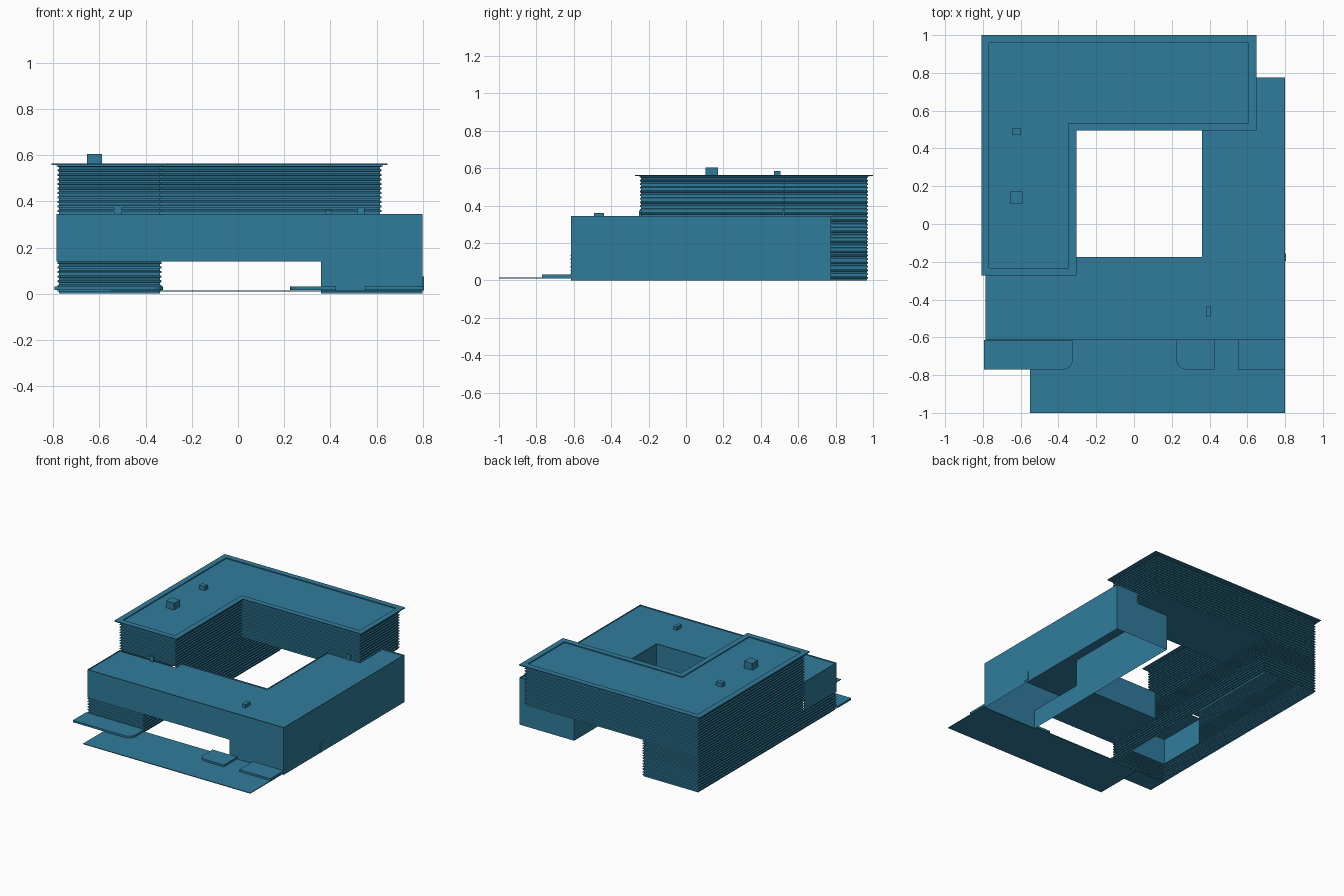
import bpy, bmesh
from mathutils import Vector

if "Cube" in bpy.data.objects:
    bpy.data.objects.remove(bpy.data.objects["Cube"])


def finish(name, bm):
    bmesh.ops.remove_doubles(bm, verts=bm.verts, dist=1e-5)
    me = bpy.data.meshes.new(name)
    bm.to_mesh(me)
    bm.free()
    ob = bpy.data.objects.new(name, me)
    ob.data.materials.append(mat)
    bpy.context.collection.objects.link(ob)
    return ob


mat = bpy.data.materials.new("facade_blue")
mat.diffuse_color = (0.03, 0.2, 0.33, 1)
mat.use_nodes = True
mat.node_tree.nodes["Principled BSDF"].inputs["Base Color"].default_value = mat.diffuse_color


def offset(pts, d):
    """Offset a counter-clockwise right-angled outline outwards."""
    out, n = [], len(pts)
    for i in range(n):
        p, q, r = (Vector(pts[(i + k) % n]) for k in (-1, 0, 1))
        a, b = (q - p).normalized(), (r - q).normalized()
        out.append(q + d * (Vector((a.y, -a.x)) + Vector((b.y, -b.x))))
    return out


def louvers(name, pts, z0, z1, skip=(), pitch=0.0187, depth=0.007):
    """Zigzag louvred wall round an outline; skip lists edges left open."""
    bm = bmesh.new()
    n = max(1, round((z1 - z0) / pitch))
    h = (z1 - z0) / n
    prof = []
    for i in range(n):
        z = z0 + i * h
        prof += [(z, 0), (z + h * 0.45, 0), (z + h * 0.5, depth), (z + h * 0.85, depth)]
    prof.append((z1, 0))
    rings = [[bm.verts.new((*p, z)) for p in offset(pts, d)] for z, d in prof]
    m = len(pts)
    for a, b in zip(rings, rings[1:]):
        for i in range(m):
            if i not in skip:
                j = (i + 1) % m
                bm.faces.new((a[i], a[j], b[j], b[i]))
    return finish(name, bm)


def walls(name, runs):
    """Upright sheets: each run is a path with bottom and top heights."""
    bm = bmesh.new()
    for path, z0, z1 in runs:
        for a, b in zip(path, path[1:]):
            bm.faces.new([bm.verts.new(v) for v in
                          ((*a, z0), (*b, z0), (*b, z1), (*a, z1))])
    return finish(name, bm)


def slab(name, pts, z0, z1=None):
    """Flat sheet, or an extruded plate when a top height is given."""
    bm = bmesh.new()
    f = bm.faces.new([bm.verts.new((*p, z0)) for p in pts])
    if z1 is not None:
        top = bmesh.ops.extrude_face_region(bm, geom=[f], use_keep_orig=True)["geom"]
        bmesh.ops.translate(bm, vec=(0, 0, z1 - z0),
                            verts=[v for v in top if isinstance(v, bmesh.types.BMVert)])
        bmesh.ops.recalc_face_normals(bm, faces=bm.faces)
    return finish(name, bm)


def rect(x0, x1, y0, y1):
    return [(x0, y0), (x1, y0), (x1, y1), (x0, y1)]


def box(name, x0, x1, y0, y1, z0, z1):
    return slab(name, rect(x0, x1, y0, y1), z0, z1)


# louvred upper storeys and left wing
ell = [(-.775, -.24), (-.338, -.24), (-.338, .527), (.615, .527), (.615, .967), (-.775, .967)]
louvers("upper_louvers", ell, .345, .56)
louvers("middle_louvers", ell, .265, .345, skip=(0,))
louvers("left_wing_louvers", rect(-.775, -.338, -.24, .967), .14, .265, skip=(0,))
louvers("left_base_louvers", rect(-.775, -.338, -.61, .967), 0, .14)
slab("back_bridge_underside", rect(-.338, .615, .527, .967)[::-1], .265)

# upper roof with raised rim
slab("upper_roof", offset(ell, .012), .552, .556)
outer, inner = offset(ell, .033), offset(ell, -.008)
bm = bmesh.new()
loops = [[bm.verts.new((*p, z)) for p in ring]
         for ring, z in ((inner, .558), (outer, .558), (outer, .565), (inner, .565))]
for k in range(4):
    a, b = loops[k], loops[(k + 1) % 4]
    for i in range(6):
        j = (i + 1) % 6
        bm.faces.new((a[i], a[j], b[j], b[i]))
bmesh.ops.recalc_face_normals(bm, faces=bm.faces)
finish("roof_rim", bm)

# plain lower block: front bridge and right wing, open underneath
H = .345
walls("lower_block_walls", [
    ([(-.785, -.24), (-.785, -.615), (.36, -.615)], .14, H),
    ([(.36, -.615), (.8, -.615), (.8, .775)], 0, H),
    ([(.8, .775), (.615, .775)], 0, H),
    ([(.615, .775), (.36, .775), (.36, .527)], 0, .265),
    ([(.36, .527), (.36, -.175)], 0, H),
    ([(.36, -.175), (.36, -.615)], 0, .14),
    ([(.36, -.175), (-.338, -.175)], .14, H),
])
slab("bridge_underside", rect(-.338, .36, -.615, -.175)[::-1], .14)
slab("terrace_roof", [(-.785, -.615), (.8, -.615), (.8, .775), (.615, .775), (.615, .527),
                      (.36, .527), (.36, -.175), (-.338, -.175), (-.338, -.24),
                      (-.785, -.24)], .336)

# forecourt and raised entrance platforms
box("forecourt", -.55, .8, -1, -.615, .01, .015)


def platform(name, x0, x1, corner=None):
    ob = box(name, x0, x1, -.77, -.615, .017, .031)
    if corner is not None:
        bm = bmesh.new()
        bm.from_mesh(ob.data)
        edges = [e for e in bm.edges
                 if all(abs(v.co.x - corner) < 1e-4 and v.co.y < -.7 for v in e.verts)]
        bmesh.ops.bevel(bm, geom=edges, offset=.05, segments=6, profile=.5, affect='EDGES')
        bm.to_mesh(ob.data)
        bm.free()


platform("left_platform", -.795, -.325, -.325)
platform("middle_platform", .225, .425, .225)
platform("right_platform", .55, .8)

# rooftop units, terrace doors and side door surround
box("large_roof_unit", -.655, -.59, .105, .172, .556, .605)
box("small_roof_unit", -.645, -.597, .47, .505, .556, .585)
box("terrace_unit", .38, .406, -.492, -.438, .336, .36)
box("south_terrace_door", -.537, -.505, -.252, -.24, .336, .373)
box("east_terrace_door", .515, .547, .513, .527, .336, .373)
box("side_door", .798, .805, -.195, -.155, .015, .075)
